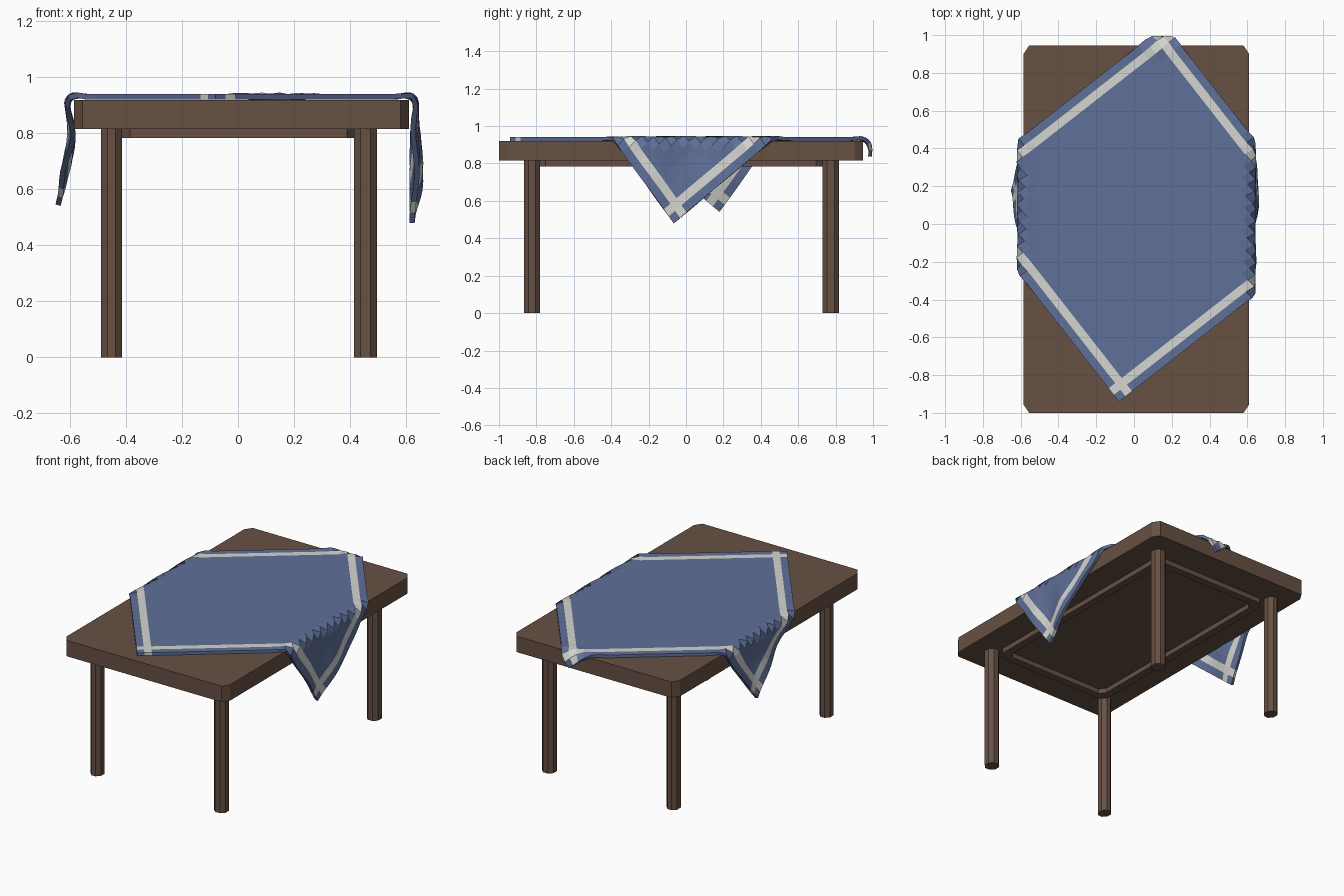
import bpy, bmesh, math

if "Cube" in bpy.data.objects:
    bpy.data.objects.remove(bpy.data.objects["Cube"])

def material(name, rgb):
    m = bpy.data.materials.new(name)
    m.diffuse_color = (*rgb, 1)
    m.use_nodes = True
    m.node_tree.nodes["Principled BSDF"].inputs["Base Color"].default_value = m.diffuse_color
    return m

WOOD = material("brown wood", (0.135, 0.082, 0.057))
BLUE = material("blue cloth", (0.114, 0.16, 0.315))
WHITE = material("off white stripe", (0.66, 0.66, 0.63))

def make_object(name, bm, mats):
    bmesh.ops.recalc_face_normals(bm, faces=bm.faces)
    me = bpy.data.meshes.new(name)
    bm.to_mesh(me)
    bm.free()
    for m in mats:
        me.materials.append(m)
    ob = bpy.data.objects.new(name, me)
    bpy.context.collection.objects.link(ob)
    return ob

def octagon(x0, x1, y0, y1, cx, cy):
    return [(x0 + cx, y0), (x1 - cx, y0), (x1, y0 + cy), (x1, y1 - cy),
            (x1 - cx, y1), (x0 + cx, y1), (x0, y1 - cy), (x0, y0 + cy)]

def prism(name, outline, z0, z1):
    bm = bmesh.new()
    a = [bm.verts.new((x, y, z0)) for x, y in outline]
    b = [bm.verts.new((x, y, z1)) for x, y in outline]
    bm.faces.new(a)
    bm.faces.new(b)
    for i in range(len(a)):
        j = (i + 1) % len(a)
        bm.faces.new((a[i], a[j], b[j], b[i]))
    return make_object(name, bm, [WOOD])

# Table top with clipped corners
prism("table_top", octagon(-0.585, 0.61, -1.0, 0.945, 0.03, 0.045), 0.815, 0.92)

# Four chamfered legs
for side, x0, x1 in (("left", -0.49, -0.414), ("right", 0.414, 0.497)):
    for end, y0, y1 in (("front", -0.865, -0.78), ("back", 0.73, 0.818)):
        prism(f"{end}_{side}_leg", octagon(x0, x1, y0, y1, 0.024, 0.024), 0, 0.82)

# Apron frame under the top
outer = octagon(-0.425, 0.43, -0.80, 0.745, 0.04, 0.05)
inner = octagon(-0.375, 0.38, -0.75, 0.695, 0.03, 0.04)
bm = bmesh.new()
loops = [[bm.verts.new((x, y, z)) for x, y in o]
         for o, z in ((outer, 0.82), (outer, 0.783), (inner, 0.783), (inner, 0.82))]
for k in range(4):
    p, q = loops[k], loops[(k + 1) % 4]
    for i in range(8):
        j = (i + 1) % 8
        bm.faces.new((p[i], p[j], q[j], q[i]))
make_object("apron", bm, [WOOD])

# Cloth: a square grid turned on the table and bent over the edges
N, SIDE = 32, 1.42
E1, E2 = (0.788, 0.616), (-0.616, 0.788)
ZC = 0.931

def bend(d, r, puff, stretch):
    """Distance past the fold start -> (outward, drop, hanging length)."""
    if d <= 0:
        lift = puff * max(0, 1 + d / 0.035)
        return d, -lift, 0
    arc = r * math.pi / 2
    if d < arc:
        a = d / r
        return (r + puff) * math.sin(a), r - (r + puff) * math.cos(a), 0
    h = (d - arc) * stretch
    return r + puff * max(0, 1 - h / 0.06), r + h, h

def drape(x, y):
    z = ZC
    if x > 0.3:
        o, drop, h = bend(x - 0.605, 0.025, 0.007, 1.08)
        wave = 0.028 * math.exp(-((y - 0.19) / 0.12) ** 2) * min(1, h / 0.2)
        wave += 0.009 * math.sin(y * 24) * min(1, h / 0.15)
        return 0.605 + o + wave, y, z - drop
    if x < -0.3 and y < 0.6:
        o, drop, h = bend(-0.58 - x, 0.025, 0.007, 1.08)
        wave = 0.35 * max(0, h - 0.12) ** 1.3 - 0.010 * min(1, h / 0.1)
        wave += 0.008 * math.sin(y * 22 + 1) * min(1, h / 0.15)
        return -0.58 - o - wave, y, z - drop
    if y > 0.7:
        o, drop, h = bend(y - 0.93, 0.052, 0.006, 1.0)
        return x, 0.93 + o, z - drop
    return x, y, z

bm = bmesh.new()
grid = []
for i in range(N + 1):
    row = []
    for j in range(N + 1):
        u, v = SIDE * i / N, SIDE * j / N
        row.append(bm.verts.new(drape(-0.08 + u * E1[0] + v * E2[0],
                                      -0.94 + u * E1[1] + v * E2[1])))
    grid.append(row)
for i in range(N):
    for j in range(N):
        f = bm.faces.new((grid[i][j], grid[i + 1][j], grid[i + 1][j + 1], grid[i][j + 1]))
        # white stripes one cell in from each edge
        f.material_index = 1 if i in (1, N - 2) or j in (1, N - 2) else 0
cloth = make_object("tablecloth", bm, [BLUE, WHITE])
mod = cloth.modifiers.new("thickness", 'SOLIDIFY')
mod.thickness = 0.019
mod.offset = 0
